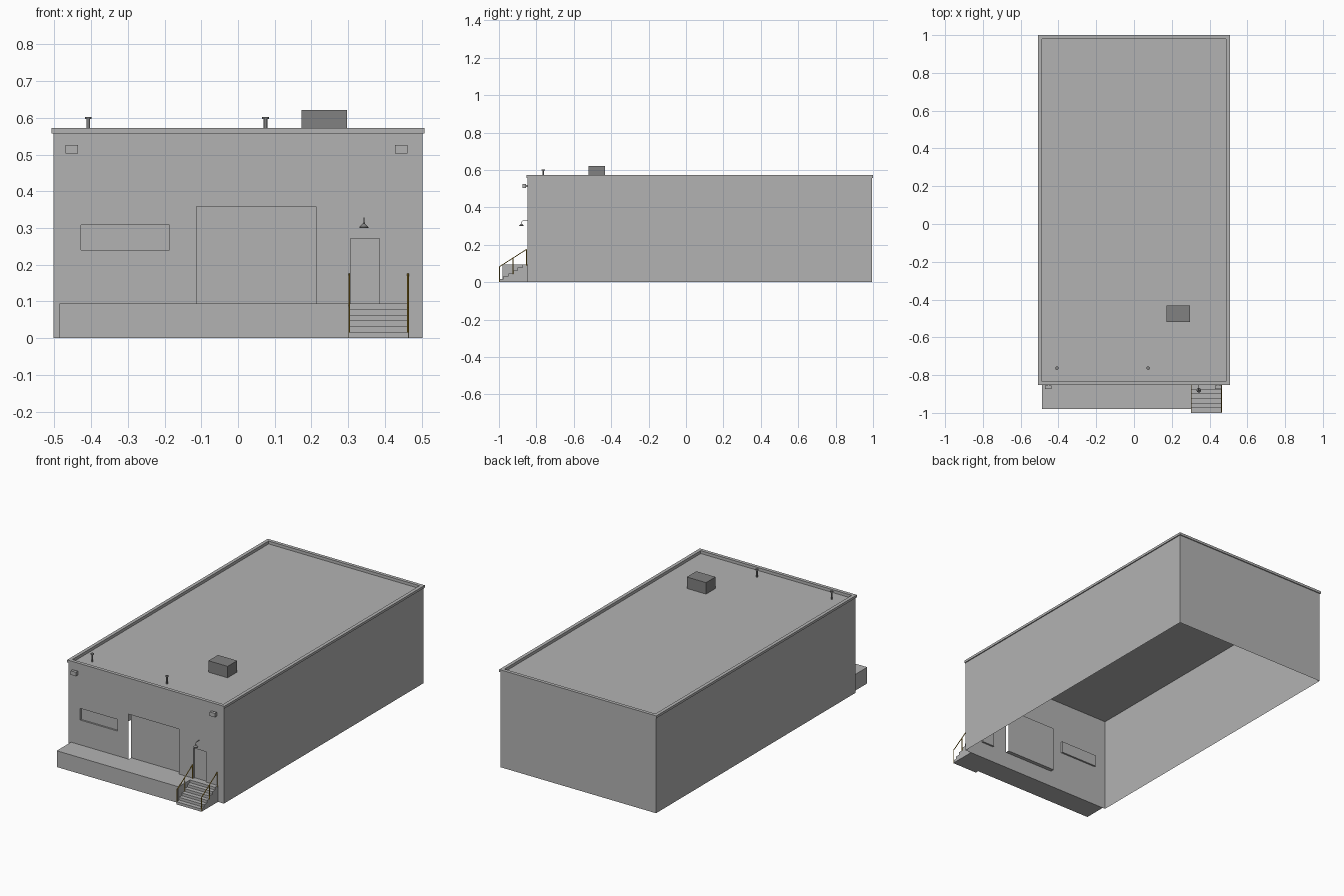
import bpy, bmesh, math
from mathutils import Vector

if "Cube" in bpy.data.objects:
    bpy.data.objects.remove(bpy.data.objects["Cube"])


def material(name, rgb):
    m = bpy.data.materials.new(name)
    m.use_nodes = True
    m.diffuse_color = (*rgb, 1)
    m.node_tree.nodes["Principled BSDF"].inputs["Base Color"].default_value = (*rgb, 1)
    return m


CONCRETE = material("light grey concrete", (0.45, 0.45, 0.45))
METAL = material("dark grey metal", (0.22, 0.22, 0.22))
YELLOW = material("safety yellow", (0.45, 0.27, 0.02))

HALF, FRONT, BACK = 0.503, -0.848, 0.995
WALL_TOP, DECK, DOCK = 0.56, 0.555, 0.095


def finish(name, bm, mat, recalc=True):
    bmesh.ops.remove_doubles(bm, verts=bm.verts, dist=0.0001)
    if recalc:
        bmesh.ops.recalc_face_normals(bm, faces=bm.faces)
    mesh = bpy.data.meshes.new(name)
    bm.to_mesh(mesh)
    bm.free()
    mesh.materials.append(mat)
    obj = bpy.data.objects.new(name, mesh)
    bpy.context.collection.objects.link(obj)
    return obj


def quad(bm, *points):
    return bm.faces.new([bm.verts.new(p) for p in points])


def box(name, x, y, z, mat):
    bm = bmesh.new()
    bmesh.ops.create_cube(bm, size=1)
    for v in bm.verts:
        v.co = [r[0] + (c + 0.5) * (r[1] - r[0]) for c, r in zip(v.co, (x, y, z))]
    return finish(name, bm, mat)


def extrude_x(name, profile, x0, x1, mat):
    """Solid from a (y, z) outline pushed along x."""
    bm = bmesh.new()
    face = bm.faces.new([bm.verts.new((x0, y, z)) for y, z in profile])
    out = bmesh.ops.extrude_face_region(bm, geom=[face])
    verts = [g for g in out["geom"] if isinstance(g, bmesh.types.BMVert)]
    bmesh.ops.translate(bm, verts=verts, vec=(x1 - x0, 0, 0))
    return finish(name, bm, mat)


def lathe(name, x, y, profile, mat, sides=16):
    """Turned part from a (radius, z) outline around a vertical axis."""
    bm = bmesh.new()
    rings = []
    for r, z in profile:
        angles = [math.tau * i / sides for i in range(sides)]
        rings.append([bm.verts.new((x + r * math.cos(a), y + r * math.sin(a), z)) for a in angles])
    for a, b in zip(rings, rings[1:]):
        for i in range(sides):
            j = (i + 1) % sides
            bm.faces.new((a[i], a[j], b[j], b[i]))
    bm.faces.new(rings[0])
    bm.faces.new(rings[-1])
    return finish(name, bm, mat)


def tube(name, points, radius, mat):
    curve = bpy.data.curves.new(name, "CURVE")
    curve.dimensions = "3D"
    curve.bevel_depth = radius
    curve.bevel_resolution = 1
    curve.use_fill_caps = True
    spline = curve.splines.new("POLY")
    spline.points.add(len(points) - 1)
    for p, co in zip(spline.points, points):
        p.co = (*co, 1)
    curve.materials.append(mat)
    obj = bpy.data.objects.new(name, curve)
    bpy.context.collection.objects.link(obj)
    return obj


# Openings: x range, z range, recess depth, whether the side reveals exist
openings = {
    "window": ((-0.427, -0.187), (0.24, 0.308), 0.01, True),
    "loading_bay": ((-0.113, 0.212), (DOCK, 0.358), 0.022, False),
    "entrance": ((0.306, 0.386), (DOCK, 0.272), 0.01, True),
}

# Front wall, a sheet divided around the openings
xs = sorted({-HALF, HALF}.union(*[o[0] for o in openings.values()]))
zs = sorted({0, WALL_TOP}.union(*[o[1] for o in openings.values()]))
bm = bmesh.new()
for a, b in zip(xs, xs[1:]):
    for c, d in zip(zs, zs[1:]):
        mx, mz = (a + b) / 2, (c + d) / 2
        if any(o[0][0] < mx < o[0][1] and o[1][0] < mz < o[1][1] for o in openings.values()):
            continue
        quad(bm, (a, FRONT, c), (b, FRONT, c), (b, FRONT, d), (a, FRONT, d))
bmesh.ops.remove_doubles(bm, verts=bm.verts, dist=0.0001)
bmesh.ops.dissolve_limit(bm, angle_limit=0.01, verts=bm.verts, edges=bm.edges)
finish("front_wall", bm, CONCRETE, recalc=False)

# Recessed panels with their reveals
for name, ((a, b), (c, d), depth, sides) in openings.items():
    bm = bmesh.new()
    y0, y1 = FRONT, FRONT + depth
    quad(bm, (a, y1, c), (b, y1, c), (b, y1, d), (a, y1, d))
    quad(bm, (a, y0, c), (b, y0, c), (b, y1, c), (a, y1, c))
    quad(bm, (a, y1, d), (b, y1, d), (b, y0, d), (a, y0, d))
    if sides:
        quad(bm, (a, y0, c), (a, y1, c), (a, y1, d), (a, y0, d))
        quad(bm, (b, y1, c), (b, y0, c), (b, y0, d), (b, y1, d))
    finish(name + "_panel", bm, CONCRETE, recalc=False)

# Side and back walls with an open underside
bm = bmesh.new()
plan = [(HALF, FRONT), (HALF, BACK), (-HALF, BACK), (-HALF, FRONT)]
for (ax, ay), (bx, by) in zip(plan, plan[1:]):
    quad(bm, (ax, ay, 0), (bx, by, 0), (bx, by, WALL_TOP), (ax, ay, WALL_TOP))
finish("side_and_back_walls", bm, CONCRETE, recalc=False)

# Roof deck and the parapet cap around it
bm = bmesh.new()
quad(bm, *[(x, y, DECK) for x, y in [plan[3]] + plan[:3]])
finish("roof_deck", bm, CONCRETE, recalc=False)

bm = bmesh.new()
loops = []
for inset, z in ((-0.005, 0.558), (-0.005, 0.572), (0.015, 0.572), (0.015, DECK)):
    x, y0, y1 = HALF - inset, FRONT + inset, BACK - inset
    loops.append([bm.verts.new(p) for p in ((x, y0, z), (x, y1, z), (-x, y1, z), (-x, y0, z))])
for a, b in zip(loops, loops[1:] + loops[:1]):
    for i in range(4):
        j = (i + 1) % 4
        bm.faces.new((a[i], a[j], b[j], b[i]))
finish("parapet", bm, CONCRETE)

# Loading dock and entrance steps
box("loading_dock", (-0.486, 0.302), (-0.98, FRONT), (0, DOCK), CONCRETE)
STEPS, RUN = 6, 0.025
outline = [(FRONT, 0)]
for i in range(STEPS):
    y = -1 + i * RUN
    outline += [(y, DOCK * i / STEPS), (y, DOCK * (i + 1) / STEPS)]
outline.append((FRONT, DOCK))
extrude_x("entrance_steps", outline, 0.302, 0.464, CONCRETE)

# Handrails
for side, x in (("right", 0.303), ("left", 0.463)):
    low, high = Vector((x, -0.997, 0.083)), Vector((x, -0.853, 0.175))
    tube(side + "_handrail", [low, high], 0.0025, YELLOW)
    for label, t, foot in (("lower", 0, 0), ("middle", 0.5, 0.045), ("upper", 1, 0.09)):
        top = low.lerp(high, t)
        tube(f"{side}_{label}_rail_post", [(x, top.y, foot), top], 0.0025, YELLOW)

# Rooftop unit and vent pipes
box("rooftop_unit", (0.173, 0.297), (-0.52, -0.432), (DECK, 0.622), METAL)
for side, x in (("right", -0.408), ("left", 0.075)):
    pipe = [(0.005, DECK), (0.005, 0.597), (0.009, 0.597), (0.009, 0.602)]
    lathe(side + "_vent_pipe", x, -0.763, pipe, METAL)

# Wall floodlights
for side, x in (("right", -0.453), ("left", 0.445)):
    box(side + "_floodlight", (x - 0.017, x + 0.017), (-0.874, -0.856), (0.503, 0.526), CONCRETE)
    box(side + "_floodlight_mount", (x - 0.006, x + 0.006), (-0.856, FRONT), (0.509, 0.52), CONCRETE)

# Gooseneck lamp over the entrance
LX, LY = 0.343, -0.88
arm = [(LX, FRONT, 0.328), (LX, LY + 0.008, 0.328), (LX, LY + 0.002, 0.324), (LX, LY, 0.312)]
tube("lamp_arm", arm, 0.0015, METAL)
lathe("lamp_shade", LX, LY, [(0.012, 0.30), (0.012, 0.303), (0.003, 0.312), (0.003, 0.315)], METAL)
